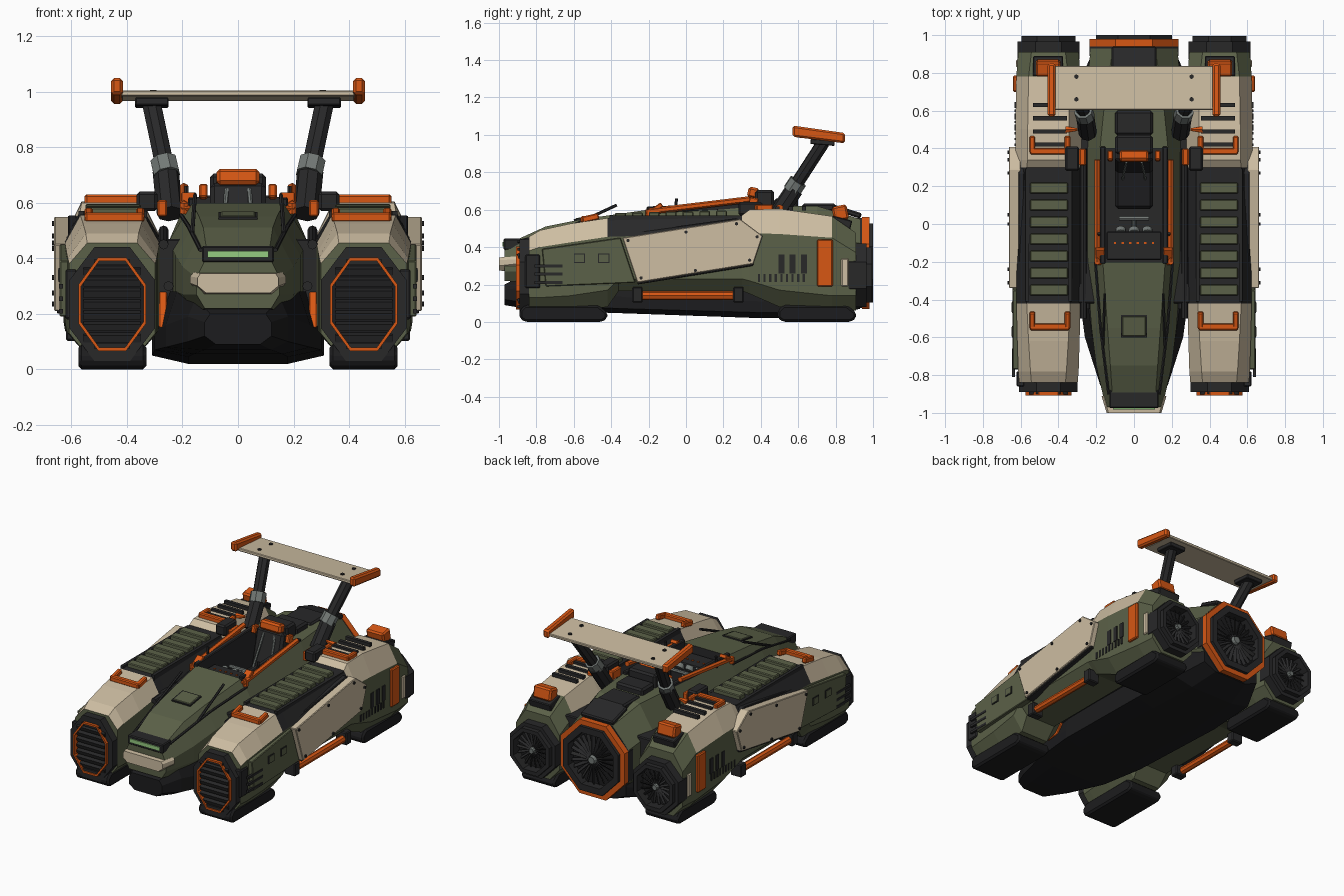
import bpy, bmesh, math
from mathutils import Matrix, Vector, Euler

if "Cube" in bpy.data.objects:
    bpy.data.objects.remove(bpy.data.objects["Cube"])

def material(name, r, g, b):
    m = bpy.data.materials.new(name)
    m.diffuse_color = (r, g, b, 1)
    m.use_nodes = True
    m.node_tree.nodes["Principled BSDF"].inputs["Base Color"].default_value = m.diffuse_color
    return m

GREEN = material("olive green", 0.105, 0.12, 0.065)
BEIGE = material("sand beige", 0.61, 0.51, 0.36)
ORANGE = material("signal orange", 0.68, 0.095, 0.007)
BLACK = material("charcoal", 0.021, 0.021, 0.022)
DARK = material("rubber black", 0.012, 0.012, 0.013)
GREY = material("steel grey", 0.17, 0.19, 0.18)
GLOW = material("pale green light", 0.30, 0.60, 0.22)
PX = 0.453  # pod centre line

def finish(bm, name, mats, mirror=False, bevel=0):
    bmesh.ops.recalc_face_normals(bm, faces=bm.faces)
    me = bpy.data.meshes.new(name)
    bm.to_mesh(me)
    bm.free()
    ob = bpy.data.objects.new(name, me)
    bpy.context.collection.objects.link(ob)
    for m in (mats if isinstance(mats, list) else [mats]):
        me.materials.append(m)
    if bevel:
        b = ob.modifiers.new("bevel", 'BEVEL')
        b.width, b.segments, b.limit_method = bevel, 1, 'ANGLE'
    if mirror:
        ob.modifiers.new("mirror", 'MIRROR').use_mirror_merge = False
    return ob

def boxes(name, centres, size, mat, mirror=False, rot=(0, 0, 0), bevel=0):
    bm = bmesh.new()
    for c in centres:
        bmesh.ops.create_cube(bm, size=1, matrix=Matrix.Translation(c) @ Euler(rot).to_matrix().to_4x4()
                              @ Matrix.Diagonal((*size, 1)))
    return finish(bm, name, mat, mirror, bevel)

def span(name, x, y, z, mat, mirror=False, bevel=0.006):
    c = [(a + b) / 2 for a, b in (x, y, z)]
    return boxes(name, [c], [b - a for a, b in (x, y, z)], mat, mirror, bevel=bevel)

def rods(name, pairs, r, mat, mirror=False, sides=8, r2=None):
    bm = bmesh.new()
    for p, q in pairs:
        p, q = Vector(p), Vector(q)
        M = Matrix.Translation((p + q) / 2) @ (q - p).to_track_quat('Z', 'Y').to_matrix().to_4x4()
        bmesh.ops.create_cone(bm, cap_ends=True, segments=sides, radius1=r, radius2=r2 or r,
                              depth=(q - p).length, matrix=M)
    return finish(bm, name, mat, mirror)

def skin(bm, loops):
    rows = [[bm.verts.new(p) for p in l] for l in loops]
    n = len(rows[0])
    for a, b in zip(rows, rows[1:]):
        for i in range(n):
            bm.faces.new((a[i], a[(i + 1) % n], b[(i + 1) % n], b[i]))
    return rows

def loft(name, cx, secs, mats, mirror=False, rule=None):
    # each section: y, z bottom, z top, half widths (side, top, bottom), z of upper and lower corner
    bm = bmesh.new()
    loops = []
    for y, z0, z1, w, wt, wb, zt, zb in secs:
        half = [(wt, z1), (w, zt), (w, zb), (wb, z0)]
        loops.append([(cx + x, y, z) for x, z in half] + [(cx - x, y, z) for x, z in half[::-1]])
    rows = skin(bm, loops)
    bm.faces.new(rows[0])
    bm.faces.new(rows[-1])
    bmesh.ops.recalc_face_normals(bm, faces=bm.faces)
    for f in bm.faces:
        f.material_index = rule(f.calc_center_median(), f.normal) if rule else 0
    return finish(bm, name, mats, mirror)

def prism(name, yz, x0, x1, mat, mirror=True, bevel=0.004):
    bm = bmesh.new()
    rows = skin(bm, [[(x, y, z) for y, z in yz] for x in (x0, x1)])
    for r in rows:
        bm.faces.new(r)
    return finish(bm, name, mat, mirror, bevel)

def ring(name, x, z, outer, inner, y0, y1, mat, mirror=False):
    # octagonal ring with flat top; sizes are (half width, half height)
    def loop(r, y):
        k = 1 / math.cos(math.pi / 8)
        return [(x + r[0] * k * math.cos(a), y, z + r[1] * k * math.sin(a))
                for a in (math.pi / 8 + i * math.pi / 4 for i in range(8))]
    bm = bmesh.new()
    if inner:
        skin(bm, [loop(outer, y0), loop(outer, y1), loop(inner, y1), loop(inner, y0), loop(outer, y0)])
        bmesh.ops.remove_doubles(bm, verts=bm.verts, dist=1e-5)
    else:
        for r in skin(bm, [loop(outer, y0), loop(outer, y1)]):
            bm.faces.new(r)
    return finish(bm, name, mat, mirror)

def fan(name, x, z, r, y, n, mirror=False):
    bm = bmesh.new()
    for i in range(n):
        M = (Matrix.Translation((x, y, z)) @ Matrix.Rotation(i * math.tau / n, 4, 'Y')
             @ Matrix.Translation((r * 0.58, 0, 0)) @ Matrix.Rotation(0.7, 4, 'X')
             @ Matrix.Diagonal((r * 0.8, 0.006, r * 0.13, 1)))
        bmesh.ops.create_cube(bm, size=1, matrix=M)
    finish(bm, name + "_blades", BLACK, mirror)
    rods(name + "_hub", [((x, y - 0.02, z), (x, y + 0.025, z))], r * 0.22, GREY, mirror, 10, r * 0.14)

# central fuselage with open cockpit
body = loft("fuselage", 0, [
    (-0.97, .22, .41, .15, .11, .12, .33, .27), (-0.75, .20, .51, .20, .125, .15, .37, .27),
    (-0.55, .20, .55, .225, .14, .18, .41, .28), (-0.2, .20, .60, .25, .165, .20, .46, .28),
    (0.4, .18, .62, .25, .18, .20, .46, .28), (0.7, .15, .62, .25, .15, .20, .46, .26),
    (0.93, .09, .55, .23, .11, .11, .42, .2)], [GREEN, BLACK], rule=lambda c, n: int(n.z < -0.8 or n.y > 0.9))
cut = span("cockpit_cutter", (-.15, .15), (-.2, .4), (.36, 1), [GREEN, BLACK], bevel=0)
for p in cut.data.polygons:
    p.material_index = 1
cut.hide_render = True
cut.hide_set(True)
mod = body.modifiers.new("cockpit", 'BOOLEAN')
mod.operation, mod.object, mod.solver = 'DIFFERENCE', cut, 'EXACT'

# keel hull
loft("keel", 0, [(-0.97, .09, .20, .12, .10, .08, .17, .12), (-0.85, .07, .26, .18, .15, .12, .19, .10),
                 (-0.6, .055, .28, .26, .22, .16, .16, .08), (-0.3, .045, .28, .30, .26, .18, .13, .07),
                 (0.4, .02, .25, .31, .26, .18, .11, .05), (0.75, .025, .25, .29, .24, .16, .12, .05),
                 (0.93, .07, .25, .21, .2, .12, .17, .11)], DARK)
span("pod_bridge", (.2, .34), (-.42, .82), (.22, .47), BLACK, True)
rods("bridge_pipe", [((.268, -.5, .45), (.268, .4, .5)), ((.25, -.45, .3), (.25, .4, .3))], .018, BLACK, True)
prism("keel_orange_brace", [(-.5, .15), (-.4, .15), (-.34, .28), (-.42, .28)], .255, .285, ORANGE)

# nose details
loft("nose_bumper", 0, [(-1.0, .275, .345, .145, .135, .115, .33, .30),
                        (-0.91, .265, .35, .172, .16, .135, .335, .31)], BEIGE)
span("nose_light_housing", (-.13, .13), (-.975, -.88), (.385, .445), BLACK)
span("nose_light", (-.11, .11), (-.982, -.95), (.402, .427), GLOW, bevel=0)
boxes("nose_hatch_frame", [(0, -.54, .552)], (.14, .12, .012), BLACK, rot=(.15, 0, 0))
boxes("nose_hatch", [(0, -.54, .555)], (.125, .105, .014), GREEN, rot=(.15, 0, 0), bevel=.004)
rods("nose_antenna", [((.165, -.66, .49), (.155, -.37, .625))], .008, BLACK, True, 6)
rods("nose_seam", [((.135, -.9, .43), (.178, -.55, .515)), ((.178, -.55, .515), (.205, -.2, .555))], .008, BLACK, True, 6)

# cockpit interior
span("dashboard", (-.145, .145), (-.19, -.04), (.4, .555), BLACK)
rods("gauges", [((x, -.03, .52), (x, -.05, .54)) for x in (-.07, 0, .07)], .028, GREY, sides=12)
boxes("dash_buttons", [(-.1 + .04 * i, -.1, .557) for i in range(6)], (.012, .01, .006), ORANGE)
rods("steering_column", [((0, -.05, .48), (0, .03, .52)), ((-.08, .03, .53), (.08, .03, .53))], .012, GREY)
span("seat_cushion", (-.1, .1), (.08, .3), (.36, .44), DARK, bevel=.015)
boxes("seat_back", [(0, .33, .52)], (.2, .07, .3), BLACK, rot=(-.25, 0, 0), bevel=.015)
rods("seat_straps", [((.06, .24, .44), (.04, .33, .65))], .008, GREY, True, 6)
boxes("headrest", [(0, .36, .69)], (.155, .06, .058), ORANGE, rot=(-.2, 0, 0), bevel=.012)
boxes("seat_wing", [(.125, .36, .64)], (.03, .05, .05), ORANGE, True, (-.2, 0, 0), .006)
span("headrest_block", (-.1, .1), (.37, .47), (.6, .705), BLACK, bevel=.012)
span("engine_cover", (-.1, .1), (.47, .6), (.6, .66), BLACK, bevel=.012)
span("rear_deck", (-.1, .1), (.62, .80), (.59, .632), BLACK, bevel=.01)
boxes("rear_cowl", [(0, .86, .59)], (.24, .16, .03), BLACK, rot=(-.3, 0, 0), bevel=.008)
boxes("cockpit_sill", [(.165, .1, .61)], (.03, .62, .035), BLACK, True, (.033, 0, 0), .005)
rods("cockpit_rail", [((.195, -.2, .59), (.195, .34, .655)), ((.195, -.2, .56), (.195, -.2, .60))], .017, ORANGE, True, 6)
boxes("rail_bracket", [(.18, -.17, .6)], (.05, .1, .025), ORANGE, True, (.6, 0, 0), .004)
rods("rail_post", [((.185, -.06, .58), (.185, -.05, .66))], .008, BLACK, True, 6)

# side pods: sand upper ends, dark middle deck, green flanks
def pod_rule(c, n):
    if n.z < 0.2 or c.z < 0.3 or abs(n.y) > 0.8:
        return 0
    return 2 if -0.42 < c.y < 0.3 else (1 if c.y < 0.78 else 0)
loft("side_pod", PX, [
    (-0.84, .05, .455, .155, .09, .09, .38, .13), (-0.78, .05, .49, .16, .095, .09, .40, .13),
    (-0.62, .06, .525, .165, .105, .10, .425, .14), (-0.42, .08, .555, .17, .115, .10, .455, .17),
    (-0.36, .165, .557, .17, .115, .11, .457, .23), (0.3, .165, .57, .172, .115, .11, .475, .23),
    (0.34, .15, .60, .175, .11, .11, .475, .22), (0.50, .08, .605, .175, .11, .10, .47, .17),
    (0.78, .06, .565, .17, .105, .10, .45, .14), (0.91, .06, .475, .16, .09, .09, .37, .14)],
    [GREEN, BEIGE, BLACK], True, pod_rule)
boxes("deck_slats", [(PX - .003, -.35 + .09 * i, .563 + .002 * i) for i in range(7)], (.2, .058, .04), GREEN, True, bevel=.005)
boxes("deck_rails", [(x, -.06, .55) for x in (PX - .115, PX + .112)], (.02, .7, .04), BLACK, True)
boxes("rear_deck_fins", [(.445, .42 + .07 * i, .607) for i in range(4)], (.18, .022, .022), BLACK, True)

# pod grab handles and top fittings
for nm, y, z, t in (("front", -.545, .548, .22), ("rear", .385, .612, 0)):
    boxes(nm + "_handle_bar", [(.445, y, z)], (.21, .036, .034), ORANGE, True, bevel=.006)
    boxes(nm + "_handle_legs", [(x, y + .035, z + .035 * t) for x in (.352, .538)], (.03, .09, .034), ORANGE, True, (t, 0, 0), .006)
boxes("tail_beacon", [(.455, .825, .582)], (.13, .08, .08), ORANGE, True, (.2, 0, 0), .01)
boxes("tail_beacon_base", [(.455, .83, .53)], (.16, .11, .05), BLACK, True, (-.25, 0, 0), .005)
span("shoulder_block", (.29, .365), (.28, .41), (.57, .64), BLACK, True, .01)
span("shoulder_clip", (.255, .29), (.31, .40), (.55, .61), ORANGE, True)
rods("shoulder_cone", [((.36, .5, .61), (.30, .5, .62))], .02, ORANGE, True, 6, .008)

# pod intakes
ring("intake_frame", PX, .235, (.155, .205), (.118, .165), -.89, -.80, BLACK, True)
ring("intake_trim", PX, .235, (.122, .168), (.112, .156), -.908, -.86, ORANGE, True)
ring("intake_back", PX, .235, (.118, .165), None, -.87, -.83, DARK, True)
boxes("intake_slats", [(PX, -.885, .115 + .04 * i) for i in range(7)], (.205, .03, .026), BLACK, True, (.35, 0, 0))
boxes("intake_caps", [(PX, -.885, z) for z in (.085, .385)], (.13, .03, .02), BLACK, True)

# pod skids
for nm, a, b in (("front", -.89, -.42), ("rear", .49, .91)):
    prism(nm + "_skid", [(a, .02), (a + .03, 0), (b - .03, 0), (b, .02), (b, .05), (b - .05, .09), (a + .03, .09), (a, .06)],
          .33, .575, DARK, bevel=.012)

# pod outer panels
prism("side_armour", [(-.34, .45), (.29, .55), (.41, .46), (.36, .31), (-.26, .21)], .60, .662, BEIGE)
prism("side_armour_edge", [(-.42, .46), (.27, .555), (.3, .53), (-.34, .44)], .58, .612, BLACK)
prism("side_armour_lower_edge", [(-.26, .20), (.36, .30), (.36, .32), (-.26, .22)], .60, .652, BLACK)
prism("front_side_panel", [(-.77, .39), (-.35, .45), (-.27, .21), (-.75, .19)], .60, .642, GREEN)
boxes("side_squares", [(.643, y, .34) for y in (-.57, -.44)], (.008, .06, .05), BLACK, True)
boxes("side_square_faces", [(.645, y, .34) for y in (-.57, -.44)], (.008, .05, .04), GREEN, True)
boxes("front_side_slots", [(.638, -.735, z) for z in (.21, .255, .30)], (.014, .15, .016), BLACK, True)
span("front_side_cuff", (.58, .622), (-.86, -.78), (.18, .36), BLACK, True)
boxes("side_vents", [(.626, y, .31) for y in (.51, .57, .63)], (.012, .032, .1), BLACK, True)
boxes("side_small_vents", [(.624, .39 + .03 * i, .235) for i in range(9)], (.016, .012, .045), BLACK, True)
span("side_orange_plate", (.59, .64), (.70, .785), (.19, .44), ORANGE, True)
span("side_rear_strip", (.58, .626), (.83, .87), (.19, .34), BEIGE, True)
rods("armour_bolts", [((.655, y, z), (.67, y, z)) for y, z in
                      ((-.31, .435), (0, .48), (.27, .525), (.38, .455), (.34, .33), (.05, .275), (-.24, .235))], .009, BLACK, True)
rods("side_tube", [((.59, -.26, .14), (.59, .27, .14))], .024, ORANGE, True)
boxes("side_tube_mounts", [(.58, y, .145) for y in (-.26, .28)], (.08, .055, .085), BLACK, True, bevel=.006)

# rear engines
ring("pod_nozzle", PX, .25, (.165, .17), (.13, .135), .87, .965, BLACK, True)
ring("pod_nozzle_lip", PX, .25, (.143, .147), (.118, .122), .93, .995, BLACK, True)
ring("pod_nozzle_back", PX, .25, (.125, .13), None, .90, .93, DARK, True)
fan("pod_fan", PX, .25, .118, .955, 18, True)
ring("main_nozzle_base", 0, .315, (.235, .24), (.18, .18), .89, .945, BLACK)
ring("main_nozzle_trim", 0, .315, (.235, .245), (.20, .21), .94, .98, ORANGE)
ring("main_nozzle", 0, .315, (.202, .212), (.165, .17), .93, 1.0, BLACK)
ring("main_nozzle_back", 0, .315, (.18, .18), None, .92, .945, DARK)
fan("main_fan", 0, .315, .165, .97, 24)

# rear wing
boxes("wing", [(0, .72, .985)], (.84, .235, .02), BEIGE, rot=(-.08, 0, 0), bevel=.004)
prism("wing_end_plate", [(.57, 1.05), (.85, 1.01), (.85, .955), (.57, .99)], .415, .457, ORANGE, bevel=.01)
rods("wing_bolts", [((.305, y, .98), (.305, y, 1.002 - .08 * (y - .72))) for y in (.66, .78)], .012, BLACK, True)
boxes("wing_mount", [(.31, .73, .96)], (.12, .13, .028), BLACK, True, (-.08, 0, 0), .004)
rods("wing_strut", [((.255, .56, .69), (.312, .735, .96))], .036, BLACK, True)
rods("strut_socket", [((.245, .48, .56), (.26, .58, .71))], .048, BLACK, True)
rods("strut_collar", [((.256, .565, .70), (.268, .60, .752))], .05, GREY, True)
